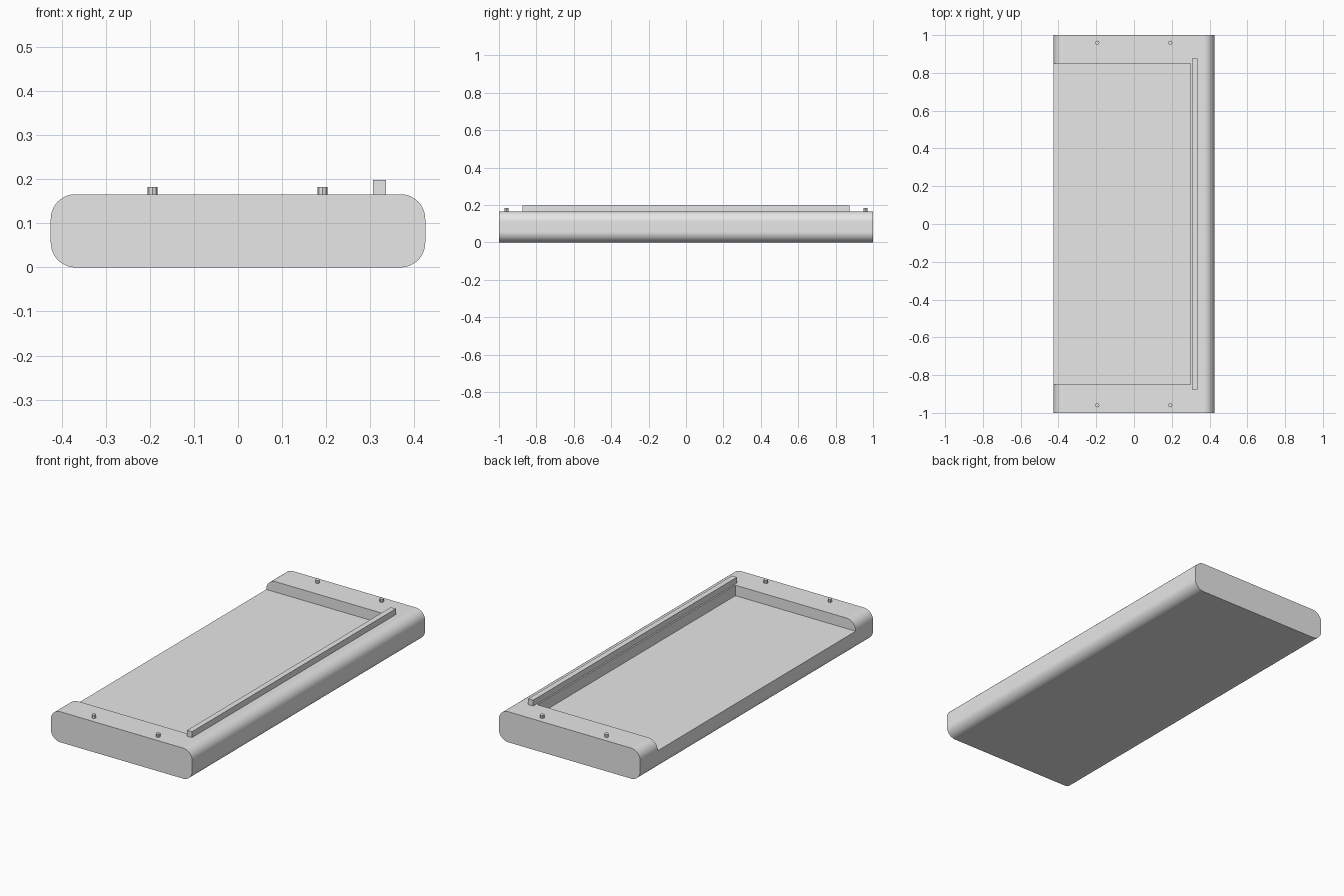
import bpy, bmesh, math
from mathutils import Matrix, Vector

cube = bpy.data.objects.get("Cube")
if cube:
    bpy.data.objects.remove(cube, do_unlink=True)

# One plain grey for every part
GREY = (0.8, 0.8, 0.8, 1.0)
grey = bpy.data.materials.new("plain grey")
grey.use_nodes = True
grey.diffuse_color = GREY
grey.node_tree.nodes["Principled BSDF"].inputs["Base Color"].default_value = GREY

HALF_X, HALF_Y, TOP, RADIUS = 0.425, 1.0, 0.166, 0.056
FLOOR = 0.109


def add_object(name, bm):
    bmesh.ops.recalc_face_normals(bm, faces=bm.faces)
    mesh = bpy.data.meshes.new(name)
    bm.to_mesh(mesh)
    bm.free()
    mesh.materials.append(grey)
    obj = bpy.data.objects.new(name, mesh)
    bpy.context.collection.objects.link(obj)
    return obj


def box(name, low, high):
    low, high = Vector(low), Vector(high)
    bm = bmesh.new()
    place = Matrix.Translation((low + high) / 2) @ Matrix.Diagonal((high - low).to_4d())
    bmesh.ops.create_cube(bm, size=1, matrix=place)
    return add_object(name, bm)


def rounded_slab(name, steps=14):
    # Rounded rectangle profile, extruded along the length
    bm = bmesh.new()
    ring = []
    for corner, (sx, top) in enumerate([(1, 1), (-1, 1), (-1, 0), (1, 0)]):
        cx = sx * (HALF_X - RADIUS)
        cz = TOP - RADIUS if top else RADIUS
        for i in range(steps + 1):
            a = (corner + i / steps) * math.pi / 2
            ring.append(bm.verts.new((cx + RADIUS * math.cos(a), -HALF_Y,
                                      cz + RADIUS * math.sin(a))))
    face = bm.faces.new(ring)
    extruded = bmesh.ops.extrude_face_region(bm, geom=[face])["geom"]
    bmesh.ops.translate(bm, vec=(0, 2 * HALF_Y, 0),
                        verts=[g for g in extruded if isinstance(g, bmesh.types.BMVert)])
    return add_object(name, bm)


# Body with a shallow recess that opens on one long side
body = rounded_slab("body")
cutter = box("recess_cutter", (-0.6, -0.85, FLOOR), (0.298, 0.85, 0.4))
cutter.hide_render = True
cut = body.modifiers.new("recess", 'BOOLEAN')
cut.operation = 'DIFFERENCE'
cut.solver = 'EXACT'
cut.object = cutter
bpy.ops.object.select_all(action='DESELECT')
body.select_set(True)
bpy.context.view_layer.objects.active = body
bpy.ops.object.modifier_apply(modifier=cut.name)
bpy.data.objects.remove(cutter, do_unlink=True)
bpy.ops.object.shade_smooth_by_angle(angle=math.radians(30))
weighted = body.modifiers.new("even_shading", 'WEIGHTED_NORMAL')
weighted.keep_sharp = True

# Long raised rail beside the recess
box("rail", (0.306, -0.875, TOP), (0.336, 0.875, 0.198))

# Four small pegs on the end blocks
for end, y in (("front", -0.96), ("back", 0.96)):
    for side, x in (("right", -0.194), ("left", 0.192)):
        bm = bmesh.new()
        bmesh.ops.create_cone(bm, cap_ends=True, segments=8, radius1=0.011, radius2=0.011,
                              depth=0.018, matrix=Matrix.Translation((x, y, TOP + 0.008)))
        add_object(f"{end}_{side}_peg", bm)
